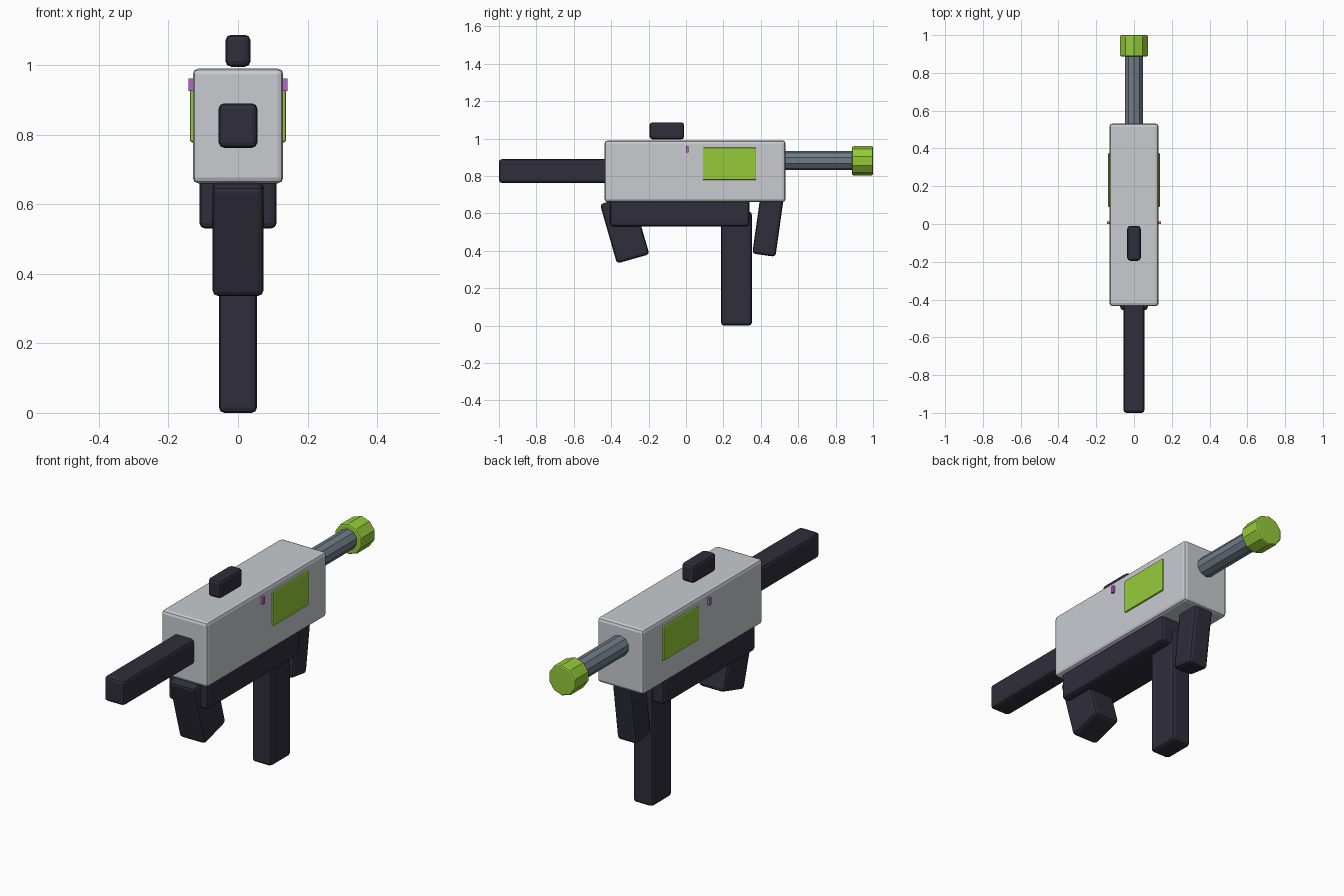
import bpy
import math
from mathutils import Matrix

if "Cube" in bpy.data.objects:
    bpy.data.objects.remove(bpy.data.objects["Cube"])


def material(name, rgb):
    m = bpy.data.materials.new(name)
    m.diffuse_color = (*rgb, 1)
    m.use_nodes = True
    m.node_tree.nodes["Principled BSDF"].inputs["Base Color"].default_value = m.diffuse_color
    return m


GREY = material("light grey", (0.58, 0.60, 0.63))
DARK = material("dark slate", (0.028, 0.027, 0.043))
LIME = material("lime green", (0.30, 0.60, 0.042))
STEEL = material("blue steel", (0.165, 0.20, 0.25))
PURPLE = material("purple", (0.50, 0.13, 0.60))


def finish(ob, name, mat, bevel):
    ob.name = name
    ob.data.materials.append(mat)
    if bevel:
        mod = ob.modifiers.new("soft edges", 'BEVEL')
        mod.width = bevel
        mod.segments = 2
        mod.limit_method = 'ANGLE'
        mod.angle_limit = math.radians(40)
    return ob


def box(name, lo, hi, mat, bevel=0.016, tilt=0):
    """Box between two corners, tilted about its own centre on the x axis."""
    size = [b - a for a, b in zip(lo, hi)]
    centre = [(a + b) / 2 for a, b in zip(lo, hi)]
    bpy.ops.mesh.primitive_cube_add(size=1, location=centre)
    ob = bpy.context.object
    ob.data.transform(Matrix.Diagonal((*size, 1)))
    ob.rotation_euler.x = math.radians(tilt)
    return finish(ob, name, mat, bevel)


def tilted(name, y, z, w, h, half_x, tilt):
    return box(name, (-half_x, y - w / 2, z - h / 2),
               (half_x, y + w / 2, z + h / 2), DARK, 0.016, tilt)


def tube(name, r, y0, y1, z, mat, bevel):
    bpy.ops.mesh.primitive_cylinder_add(
        vertices=10, radius=r, depth=y1 - y0, location=(0, (y0 + y1) / 2, z),
        rotation=(math.pi / 2, 0, 0))
    return finish(bpy.context.object, name, mat, bevel)


# Main housing and the dark parts around it
box("body", (-0.13, -0.435, 0.66), (0.13, 0.532, 0.99), GREY)
box("stock", (-0.056, -1.0, 0.762), (0.056, -0.40, 0.89), DARK)
box("sight", (-0.036, -0.195, 0.995), (0.036, -0.01, 1.087), DARK)
box("lower_rail", (-0.111, -0.405, 0.53), (0.111, 0.34, 0.70), DARK)
box("magazine", (-0.055, 0.187, 0.0), (0.055, 0.352, 0.61), DARK)

# Slanted grips
tilted("rear_grip", -0.328, 0.515, 0.18, 0.33, 0.073, 16)
tilted("front_grip", 0.438, 0.53, 0.125, 0.31, 0.055, -8)

# Barrel and muzzle
tube("barrel", 0.051, 0.50, 0.92, 0.882, STEEL, 0)
tube("muzzle", 0.078, 0.887, 1.0, 0.881, LIME, 0.008)

# Side panels and small indicator marks
for side, label in ((-1, "left"), (1, "right")):
    xs = sorted((side * 0.12, side * 0.138))
    box(label + "_panel", (xs[0], 0.09, 0.778), (xs[1], 0.375, 0.952), LIME, 0.006)
    xs = sorted((side * 0.12, side * 0.142))
    box(label + "_marker", (xs[0], -0.001, 0.925), (xs[1], 0.013, 0.961), PURPLE, 0)
